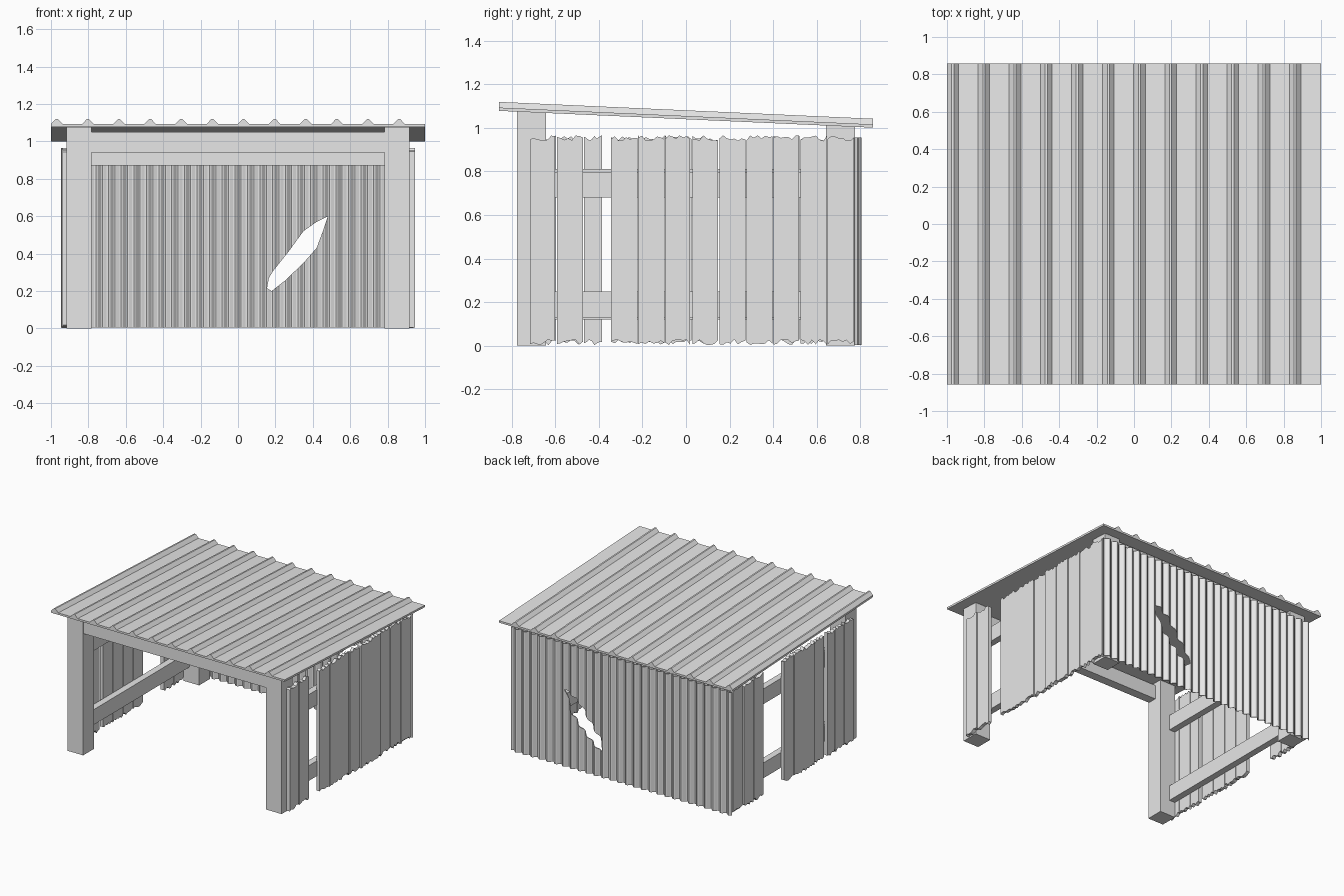
import bpy, bmesh, math, random
from mathutils import Vector

random.seed(4)
if "Cube" in bpy.data.objects:
    bpy.data.objects.remove(bpy.data.objects["Cube"], do_unlink=True)

grey = bpy.data.materials.new("plain grey")
grey.use_nodes = True
grey.diffuse_color = (0.8, 0.8, 0.8, 1)
grey.node_tree.nodes["Principled BSDF"].inputs["Base Color"].default_value = (0.8, 0.8, 0.8, 1)


def roof_z(y):
    """Height of the sloping roof underside."""
    return 1.078 - 0.045 * (y + 0.86)


def finish(name, bm):
    bmesh.ops.recalc_face_normals(bm, faces=bm.faces)
    mesh = bpy.data.meshes.new(name)
    bm.to_mesh(mesh)
    bm.free()
    mesh.materials.append(grey)
    obj = bpy.data.objects.new(name, mesh)
    bpy.context.collection.objects.link(obj)
    return obj


def prism(name, outline, place, near, far):
    """Extrude a 2D outline from near to far; place maps (a, b, depth) to 3D."""
    bm = bmesh.new()
    ends = [[bm.verts.new(place(a, b, d)) for a, b in outline] for d in (near, far)]
    bm.faces.new(ends[0])
    bm.faces.new(ends[1])
    count = len(outline)
    for i in range(count):
        j = (i + 1) % count
        bm.faces.new((ends[0][i], ends[0][j], ends[1][j], ends[1][i]))
    return finish(name, bm)


def side_place(y, z, x):
    return Vector((x, y, z))


def front_place(x, z, y):
    return Vector((x, y, z))


def roof_place(x, h, y):
    return Vector((x, y, roof_z(y) + h))


def box(name, x0, x1, y0, y1, z0, z1=None):
    """Box with a level top, or a top that meets the roof."""
    tops = (z1, z1) if z1 is not None else (roof_z(y1), roof_z(y0))
    return prism(name, [(y0, z0), (y1, z0), (y1, tops[0]), (y0, tops[1])], side_place, x0, x1)


# Roof sheet with twelve raised ridges
outline = [(1, 0), (-1, 0)]
for i in range(12):
    c = -0.969 + i * 0.1664
    outline += [(c - 0.031, 0.015), (c - 0.006, 0.041), (c + 0.006, 0.041), (c + 0.031, 0.015)]
outline.append((1, 0.015))
prism("roof", outline, roof_place, -0.858, 0.858)

# Corner posts
for side, s in (("left", 1), ("right", -1)):
    for end, y in (("front", -0.775), ("back", 0.643)):
        box(f"{end}_{side}_post", s * 0.783, s * 0.916, y, y + 0.132, 0)

# Cross beams
box("front_beam", -0.785, 0.785, -0.77, -0.70, 0.94, 1.05)
box("back_beam", -0.785, 0.785, 0.70, 0.77, 0.87, 0.985)

# Side rails
for side, s, upper, lower in (("left", 1, 0.68, 0.13), ("right", -1, 0.693, 0.12)):
    for name, z in (("upper", upper), ("lower", lower)):
        box(f"{side}_{name}_rail", s * 0.865, s * 0.916, -0.70, 0.70, z, z + 0.118)


def ragged(y0, y1, z, spread):
    steps = 7
    return [(y0 + (y1 - y0) * i / steps, z + random.uniform(-spread, spread))
            for i in range(steps + 1)]


# Side planks with splintered ends; some are missing
for side, s, missing in (("left", 1, (2,)), ("right", -1, (7, 8))):
    for i in range(12):
        if i in missing:
            continue
        y0 = -0.717 + i * 0.1243
        y1 = y0 + random.uniform(0.113, 0.122)
        if side == "right" and i == 2:
            y1 = -0.385
        shape = ragged(y0, y1, 0.016, 0.013) + ragged(y0, y1, 0.953, 0.013)[::-1]
        prism(f"{side}_plank_{i + 1}", shape, side_place, s * 0.915,
              s * random.uniform(0.937, 0.947))

# Corrugated back wall
bm = bmesh.new()
waves, segments, half = 28, 8, 0.945
previous = None
for i in range(waves * segments + 1):
    x = -half + 2 * half * i / (waves * segments)
    y = 0.790 + 0.013 * math.sin(math.tau * i / segments)
    pair = [bm.verts.new((x, y, z)) for z in (0.004, 0.956)]
    if previous:
        bm.faces.new((previous[0], pair[0], pair[1], previous[1]))
    previous = pair
wall = finish("back_wall", bm)
solid = wall.modifiers.new("thickness", "SOLIDIFY")
solid.thickness = 0.005
solid.offset = 0

# Torn opening in the back wall
tear = [(0.155, 0.215), (0.18, 0.20), (0.25, 0.255), (0.35, 0.35), (0.42, 0.43),
        (0.45, 0.51), (0.48, 0.60), (0.42, 0.57), (0.35, 0.52), (0.27, 0.41),
        (0.19, 0.31), (0.165, 0.27)]
cutter = prism("tear_cutter", tear, front_place, 0.74, 0.84)
cutter.hide_render = True
cutter.hide_set(True)
cut = wall.modifiers.new("tear", "BOOLEAN")
cut.operation = "DIFFERENCE"
cut.solver = "EXACT"
cut.object = cutter
